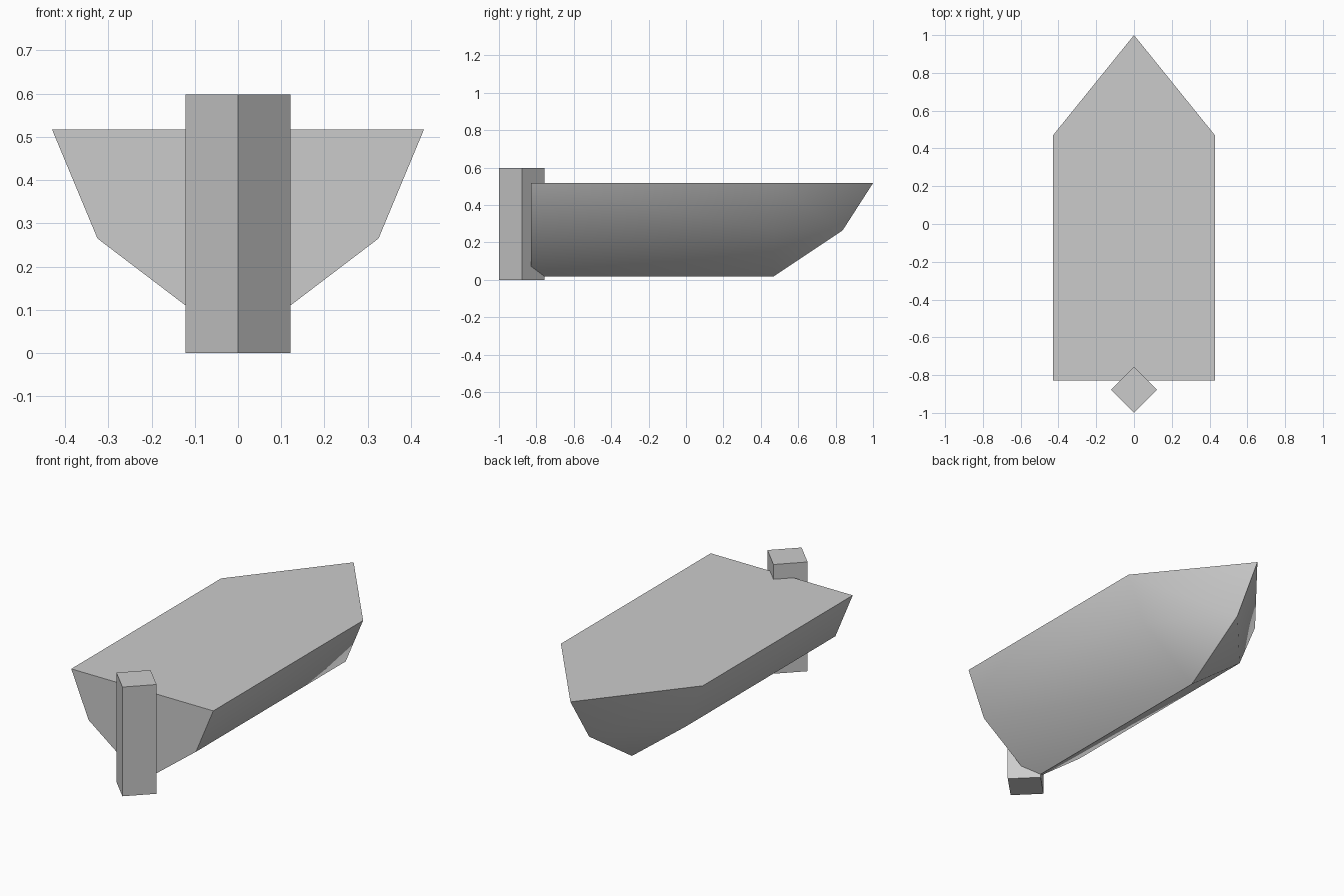
import bpy, bmesh, math
from mathutils import Matrix

cube = bpy.data.objects.get("Cube")
if cube:
    bpy.data.objects.remove(cube, do_unlink=True)

grey = bpy.data.materials.new("light_grey")
grey.use_nodes = True
colour = (0.6, 0.6, 0.6, 1)
grey.diffuse_color = colour
grey.node_tree.nodes["Principled BSDF"].inputs["Base Color"].default_value = colour


def finish(name, bm):
    bmesh.ops.recalc_face_normals(bm, faces=bm.faces)
    mesh = bpy.data.meshes.new(name)
    bm.to_mesh(mesh)
    bm.free()
    mesh.materials.append(grey)
    obj = bpy.data.objects.new(name, mesh)
    bpy.context.collection.objects.link(obj)
    return obj


# Hull: rails given as half width, height and bow reach
STERN, SHOULDER = -0.828, 0.468
DECK, CHINE, KEEL = (0.43, 0.517, 1.0), (0.325, 0.265, 0.838), (0, 0.018, SHOULDER)
bm = bmesh.new()


def rail(side, spec):
    half, z, bow = spec
    ends = [(side * half, STERN, z), (side * half, SHOULDER, z), (0, bow, z)]
    return [bm.verts.new(p) for p in ends]


left = [rail(1, s) for s in (DECK, CHINE)]
right = [rail(-1, s) for s in (DECK, CHINE)]
keel = rail(1, KEEL)
for upper, lower in (left, right):
    for i in (0, 1):
        bm.faces.new((upper[i], upper[i + 1], lower[i + 1], lower[i]))
    bm.faces.new((lower[0], lower[1], keel[1], keel[0]))
    bm.faces.new((lower[1], lower[2], keel[1]))
bm.verts.remove(keel[2])

# Both sides share the stem
bmesh.ops.remove_doubles(bm, verts=bm.verts, dist=0.0001)

# Deck and transom close the open borders
border = [e for e in bm.edges if e.is_boundary]
deck_edges = [e for e in border if all(v.co.z > 0.5 for v in e.verts)]
stern_edges = [e for e in border if e not in deck_edges]
bmesh.ops.contextual_create(bm, geom=stern_edges)
bmesh.ops.holes_fill(bm, edges=[e for e in bm.edges if e.is_boundary], sides=0)
hull = finish("hull", bm)

bpy.ops.object.select_all(action="DESELECT")
hull.select_set(True)
bpy.context.view_layer.objects.active = hull
bpy.ops.object.shade_smooth_by_angle(angle=math.radians(45))

# Square stern post turned corner-on to the transom
bm = bmesh.new()
HEIGHT, WIDTH = 0.598, 0.172
bmesh.ops.create_cube(bm, size=1, matrix=Matrix.Translation((0, -0.878, HEIGHT / 2))
                      @ Matrix.Rotation(math.pi / 4, 4, "Z")
                      @ Matrix.Diagonal((WIDTH, WIDTH, HEIGHT, 1)))
finish("stern_post", bm)
